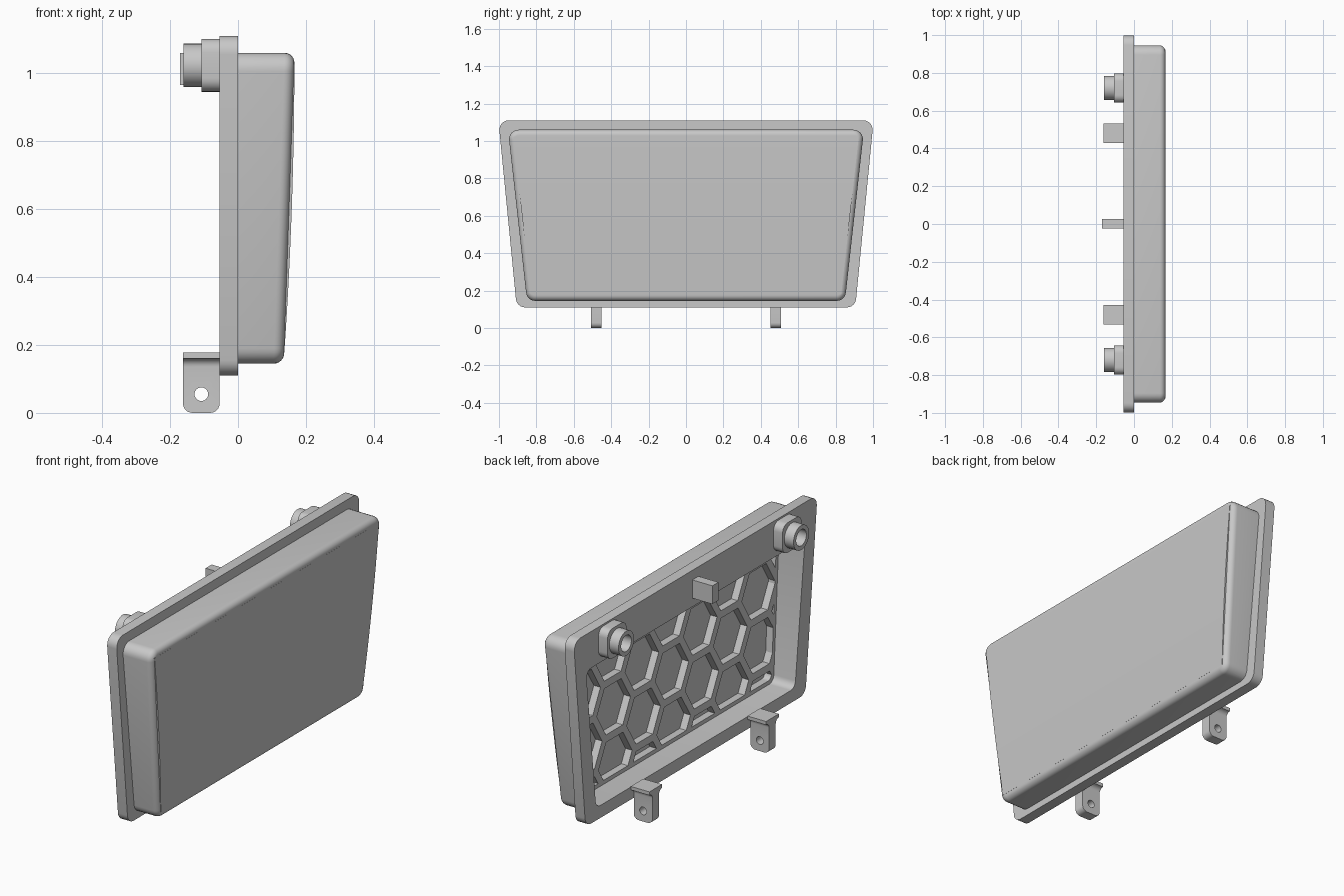
import bpy
import math
from mathutils import Vector

cube = bpy.data.objects.get("Cube")
if cube:
    bpy.data.objects.remove(cube, do_unlink=True)

grey = bpy.data.materials.new("plain grey")
grey.use_nodes = True
grey.diffuse_color = (0.58, 0.58, 0.58, 1)
grey.node_tree.nodes["Principled BSDF"].inputs["Base Color"].default_value = (0.58, 0.58, 0.58, 1)


def make(name, verts, faces):
    mesh = bpy.data.meshes.new(name)
    mesh.from_pydata([tuple(v) for v in verts], [], faces)
    mesh.materials.append(grey)
    ob = bpy.data.objects.new(name, mesh)
    bpy.context.collection.objects.link(ob)
    return ob


def select(ob):
    bpy.ops.object.select_all(action='DESELECT')
    ob.select_set(True)
    bpy.context.view_layer.objects.active = ob


def recalc(ob):
    select(ob)
    bpy.ops.object.mode_set(mode='EDIT')
    bpy.ops.mesh.select_all(action='SELECT')
    bpy.ops.mesh.normals_make_consistent(inside=False)
    bpy.ops.object.mode_set(mode='OBJECT')
    return ob


def smooth(ob):
    select(ob)
    bpy.ops.object.shade_smooth_by_angle(angle=math.radians(30))


def boolean(ob, cutter, operation):
    mod = ob.modifiers.new("bool", 'BOOLEAN')
    mod.operation, mod.object, mod.solver = operation, cutter, 'EXACT'
    select(ob)
    bpy.ops.object.modifier_apply(modifier=mod.name)
    bpy.data.objects.remove(cutter, do_unlink=True)


def loft(name, rings, closed=False):
    """Bridge equal rings; cap the ends, or close them into a tube."""
    n, m = len(rings[0]), len(rings)
    faces = [(r * n + i, r * n + (i + 1) % n, (r + 1) % m * n + (i + 1) % n, (r + 1) % m * n + i)
             for r in range(m if closed else m - 1) for i in range(n)]
    if not closed:
        faces += [tuple(range(n)), tuple(range((m - 1) * n, m * n))]
    return recalc(make(name, [v for ring in rings for v in ring], faces))


def rounded(points, radii, steps=6):
    """Round the corners of a 2D outline."""
    out = []
    for i, (p, r) in enumerate(zip(points, radii)):
        p = Vector(p)
        if r == 0:
            out.append(p)
            continue
        a = (Vector(points[i - 1]) - p).normalized()
        b = (Vector(points[(i + 1) % len(points)]) - p).normalized()
        half = a.angle(b) / 2
        c = p + (a + b).normalized() * r / math.sin(half)
        u = (p + a * r / math.tan(half) - c).normalized()
        v = (p + b * r / math.tan(half) - c).normalized()
        out += [c + (u * math.sin((1 - k / steps) * u.angle(v)) + v * math.sin(k / steps * u.angle(v)))
                * r / math.sin(u.angle(v)) for k in range(steps + 1)]
    return out


def front(z):
    return 0.135 + 0.032 * (z - 0.145) / 0.915


def half_width(z):
    return 0.85 + 0.111 * (z - 0.145)


def trapezoid(z0, z1, inset, r):
    a, b = half_width(z0) - inset, half_width(z1) - inset
    return rounded([(-a, z0), (a, z0), (b, z1), (-b, z1)], [r] * 4)


def at(outline, x0):
    return [(x0, y, z) for y, z in outline]


def sloped(outline, offset):
    return [(front(z) + offset, y, z) for y, z in outline]


def prism(name, outline, x0, x1):
    return loft(name, [at(outline, x0), at(outline, x1)])


# Flange and hollow body
flange = rounded([(-0.905, 0.11), (0.905, 0.11), (1.003, 1.11), (-1.003, 1.11)], [0.05] * 4)
shell = prism("shell", flange, -0.055, 0)
fillet = 0.03
rings = [at(trapezoid(0.145, 1.06, 0, 0.05), -0.03)]
for k in range(7):
    t = k * math.pi / 12
    d = fillet * (1 - math.cos(t))
    rings.append(sloped(trapezoid(0.145 + d, 1.06 - d, d, 0.05 - d), -fillet * (1 - math.sin(t))))
boolean(shell, loft("body", rings), 'UNION')
opening = trapezoid(0.175, 0.92, 0.035, 0.04)
boolean(shell, loft("cavity", [at(opening, -0.1), sloped(opening, -0.03)]), 'DIFFERENCE')
smooth(shell)

# Gently bowed front panel
rows, verts = 16, []
for i in range(rows + 1):
    t = i / rows
    z = 0.18 + 0.845 * t
    w = half_width(z) - 0.024
    x = front(z) + 0.028 * t * (1 - t) + 0.0003
    verts += [(x, -w, z), (x, w, z), (front(z) - 0.01, w, z), (front(z) - 0.01, -w, z)]
panel = loft("front_panel", [verts[i * 4:i * 4 + 4] for i in range(rows + 1)])
smooth(panel)

# Honeycomb ribs inside the cavity
grid = trapezoid(0.172, 0.923, 0.032, 0.04)
ribs = loft("honeycomb_ribs", [sloped(grid, -0.068), sloped(grid, -0.028)])
cell, pocket = 0.16, 0.138
hv, hf = [], []
for col in range(-4, 5):
    for row in range(-1, 4):
        cy = col * cell * 1.5
        cz = 0.26 + (row + 0.5 * (col % 2)) * cell * math.sqrt(3)
        hexagon = [(cy + pocket * math.cos(k * math.pi / 3), cz + pocket * math.sin(k * math.pi / 3))
                   for k in range(6)]
        s = len(hv)
        hv += sloped(hexagon, -0.1) + sloped(hexagon, -0.015)
        hf += [tuple(range(s, s + 6)), tuple(range(s + 6, s + 12))]
        hf += [(s + k, s + (k + 1) % 6, s + 6 + (k + 1) % 6, s + 6 + k) for k in range(6)]
pockets = recalc(make("pockets", hv, hf))
limit = trapezoid(0.195, 0.905, 0.055, 0.03)
boolean(pockets, prism("limit", limit, -0.3, 0.5), 'INTERSECT')
boolean(ribs, pockets, 'DIFFERENCE')


def circle(cy, cz, r, n=32):
    return [(cy + r * math.cos(k * math.tau / n), cz + r * math.sin(k * math.tau / n)) for k in range(n)]


for side, word in ((1, "left"), (-1, "right")):
    # Upper bosses: rounded base with a hollow pin
    cy, cz, h = side * 0.72, 1.023, 0.078
    base = rounded([(cy - h, cz - h), (cy + h, cz - h), (cy + h, cz + h), (cy - h, cz + h)], [0.04] * 4)
    smooth(prism(word + "_boss_base", base, -0.107, -0.05))
    outer, inner = circle(cy, cz, 0.064), circle(cy, cz, 0.042)
    smooth(loft(word + "_boss_ring", [at(outer, -0.1), at(outer, -0.16), at(inner, -0.16), at(inner, -0.1)], True))

    # Lower hinge lugs: flared top, rounded foot and a pin hole
    cy = side * 0.48
    flare = [(-0.052, 0.178), (-0.052, 0.16), (-0.027, 0.16), (-0.027, 0.0),
             (0.027, 0.0), (0.027, 0.16), (0.052, 0.16), (0.052, 0.178)]
    lug_outline = rounded([(cy + y, z) for y, z in flare], [0, 0, 0.024, 0, 0, 0.024, 0, 0])
    lug = prism(word + "_hinge_lug", lug_outline, -0.162, -0.054)
    foot = rounded([(-0.162, 0.0), (-0.054, 0.0), (-0.054, 0.2), (-0.162, 0.2)], [0.028, 0.028, 0, 0])
    hole = circle(-0.108, 0.055, 0.02, 24)
    boolean(lug, loft("foot", [[(x, cy + e, z) for x, z in foot] for e in (-0.1, 0.1)]), 'INTERSECT')
    boolean(lug, loft("hole", [[(x, cy + e, z) for x, z in hole] for e in (-0.1, 0.1)]), 'DIFFERENCE')
    smooth(lug)

# Middle catch
prism("middle_catch", [(-0.024, 0.965), (0.026, 0.965), (0.026, 1.06), (-0.024, 1.06)], -0.17, -0.05)
